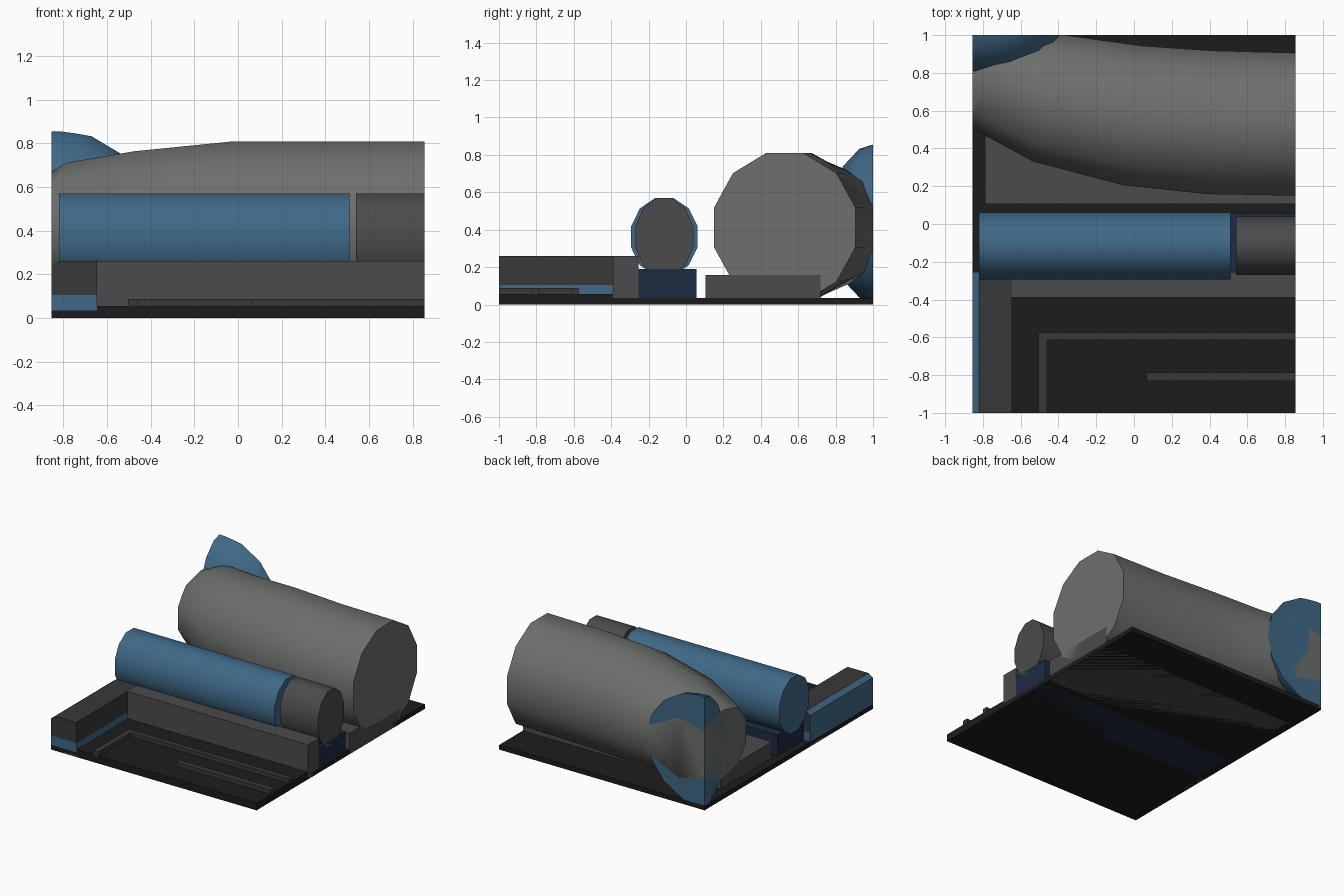
import bpy, bmesh, math
from mathutils import Vector

if "Cube" in bpy.data.objects:
    bpy.data.objects.remove(bpy.data.objects["Cube"])

X = 0.855  # half width of the cropped slab


def material(name, rgb):
    m = bpy.data.materials.new(name)
    m.diffuse_color = (*rgb, 1)
    m.use_nodes = True
    m.node_tree.nodes["Principled BSDF"].inputs["Base Color"].default_value = m.diffuse_color
    return m


BLUE = material("blue", (0.05, 0.14, 0.24))
NAVY = material("dark_blue", (0.012, 0.025, 0.055))
BLACK = material("near_black", (0.012, 0.012, 0.012))
DARK = material("dark_grey", (0.04, 0.04, 0.04))
MID = material("mid_grey", (0.07, 0.07, 0.07))
LIGHT = material("light_grey", (0.15, 0.16, 0.15))


def finish(name, bm, *mats, smooth=False):
    bmesh.ops.recalc_face_normals(bm, faces=bm.faces)
    me = bpy.data.meshes.new(name)
    bm.to_mesh(me)
    bm.free()
    ob = bpy.data.objects.new(name, me)
    bpy.context.collection.objects.link(ob)
    for m in mats:
        me.materials.append(m)
    if smooth:
        bpy.ops.object.select_all(action='DESELECT')
        ob.select_set(True)
        bpy.context.view_layer.objects.active = ob
        bpy.ops.object.shade_smooth_by_angle(angle=math.radians(38))
    return ob


def box(name, x, y, z, mat):
    bm = bmesh.new()
    bmesh.ops.create_cube(bm, size=1)
    for v in bm.verts:
        v.co = [r[0] if c < 0 else r[1] for c, r in zip(v.co, (x, y, z))]
    return finish(name, bm, mat)


def loft(bm, rings):
    loops = [[bm.verts.new(p) for p in r] for r in rings]
    n = len(loops[0])
    for a, b in zip(loops, loops[1:]):
        for i in range(n):
            j = (i + 1) % n
            bm.faces.new((a[i], a[j], b[j], b[i]))
    bm.faces.new(loops[0])
    bm.faces.new(loops[-1])


def ring(centre, side, ry, rz, n=12):
    # ry and rz are half-widths across the flats
    k = 1 / math.cos(math.pi / n)
    angles = [(i + 0.5) * math.tau / n for i in range(n)]
    return [Vector(centre) + side * (ry * k * math.cos(a))
            + Vector((0, 0, rz * k * math.sin(a))) for a in angles]


def crop(bm, co, no):
    geom = bm.verts[:] + bm.edges[:] + bm.faces[:]
    cut = bmesh.ops.bisect_plane(bm, geom=geom, plane_co=co, plane_no=no,
                                 clear_outer=True)["geom_cut"]
    edges = [e for e in cut if isinstance(e, bmesh.types.BMEdge)]
    bmesh.ops.edgeloop_fill(bm, edges=edges)


def crop_to_slab(bm):
    crop(bm, (-X, 0, 0), (-1, 0, 0))
    crop(bm, (0, 1, 0), (0, 1, 0))


# base and front tray
box("base_plate", (-X, X), (-1, 1), (0, 0.035), BLACK)
box("tray_floor", (-0.645, X), (-1, -0.39), (0, 0.055), BLACK)
box("tray_back_wall", (-0.645, X), (-0.39, -0.255), (0, 0.26), MID)
box("tray_side_foot", (-X, -0.645), (-1, -0.255), (0, 0.105), BLUE)

# raised ribs on the tray floor
for name, x, y in (("rib_side", (-0.505, -0.46), (-1, -0.575)),
                   ("rib_back", (-0.46, X), (-0.615, -0.575)),
                   ("rib_middle", (0.065, X), (-0.83, -0.785))):
    box(name, x, y, (0.05, 0.087), DARK)

# side wall with chamfered outer edge, blue on the outside
bm = bmesh.new()
profile = [(-X, 0.105), (-0.645, 0.105), (-0.645, 0.26), (-0.82, 0.26), (-X, 0.235)]
loft(bm, [[(x, y, z) for x, z in profile] for y in (-1, -0.255)])
wall = finish("tray_side_wall", bm, DARK, BLUE)
for p in wall.data.polygons:
    p.material_index = int(p.normal.x < -0.3)

# supports under the two cylinders
box("small_cylinder_support", (-0.80, X), (-0.255, 0.055), (0, 0.19), NAVY)
box("large_tank_cradle", (-0.79, X), (0.105, 0.72), (0, 0.157), MID)

# small cylinder in two sections with a gap
UP_Y = Vector((0, 1, 0))
for name, x0, x1, ry, mat in (("small_cylinder_body", -0.82, 0.51, 0.178, BLUE),
                              ("small_cylinder_end", 0.54, X, 0.155, MID)):
    bm = bmesh.new()
    loft(bm, [ring((x, -0.116, 0.362), UP_Y, ry, 0.208) for x in (x0, x1)])
    finish(name, bm, mat, smooth=True)

# large tank, bending back and narrowing to the left: x, y, angle, ry, rz
path = [(X, 0.528, 0, 0.378, 0.397), (0.40, 0.538, 2, 0.380, 0.397),
        (-0.01, 0.575, 8, 0.372, 0.397), (-0.45, 0.665, 14, 0.345, 0.352),
        (-0.75, 0.80, 24, 0.310, 0.300), (-0.96, 0.93, 30, 0.20, 0.18)]
bm = bmesh.new()
rings = []
for x, y, deg, ry, rz in path:
    a = math.radians(deg)
    rings.append(ring((x, y, 0.412), Vector((math.sin(a), math.cos(a), 0)), ry, rz))
loft(bm, rings)
crop_to_slab(bm)
finish("large_tank", bm, LIGHT, smooth=True)

# blue rounded housing at the back left corner, cropped by the slab
bm = bmesh.new()
bmesh.ops.create_uvsphere(bm, u_segments=12, v_segments=8, radius=1)
for v in bm.verts:
    v.co = (-0.84 + 0.48 * v.co.x, 1.03 + 0.27 * v.co.y, 0.435 + 0.43 * v.co.z)
crop_to_slab(bm)
finish("corner_housing", bm, BLUE, smooth=True)
